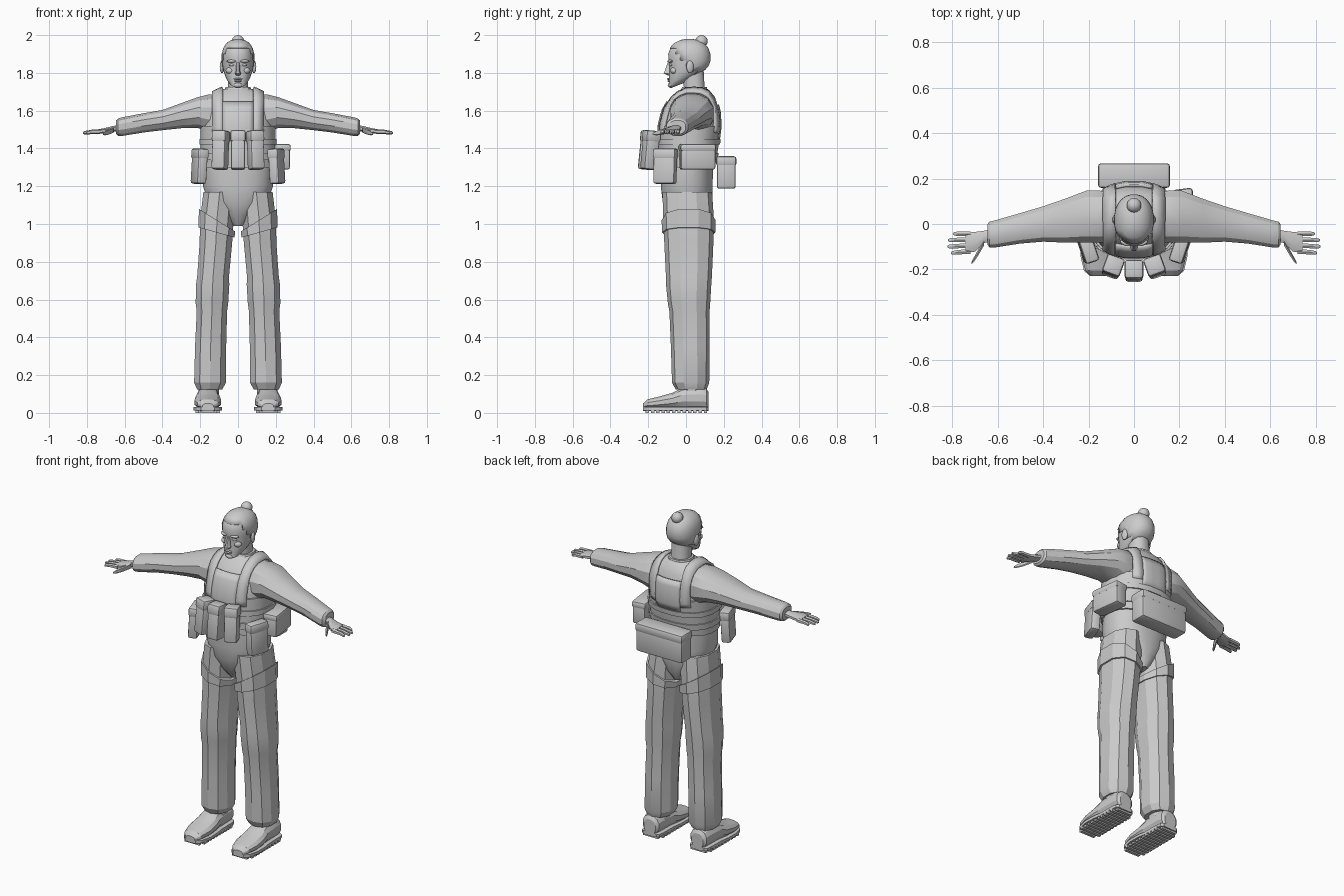
import bpy, bmesh, math
from math import sin, cos, pi
from mathutils import Vector, Matrix
from mathutils.bvhtree import BVHTree

cube = bpy.data.objects.get("Cube")
if cube:
    bpy.data.objects.remove(cube, do_unlink=True)

grey = bpy.data.materials.new("plain grey")
grey.use_nodes = True
shade = (0.6, 0.6, 0.6, 1)
grey.diffuse_color = shade
grey.node_tree.nodes["Principled BSDF"].inputs["Base Color"].default_value = shade


def finish(name, bm, mirror=False, angle=25, solid=0):
    """Turn a bmesh into a shaded object, optionally mirrored or thickened."""
    if not solid:
        bmesh.ops.recalc_face_normals(bm, faces=bm.faces)
    mesh = bpy.data.meshes.new(name)
    bm.to_mesh(mesh)
    bm.free()
    mesh.materials.append(grey)
    ob = bpy.data.objects.new(name, mesh)
    bpy.context.collection.objects.link(ob)
    bpy.ops.object.select_all(action='DESELECT')
    ob.select_set(True)
    bpy.context.view_layer.objects.active = ob
    bpy.ops.object.shade_smooth_by_angle(angle=math.radians(angle))
    if solid:
        mod = ob.modifiers.new("thickness", 'SOLIDIFY')
        mod.thickness, mod.offset = solid, 0
    if mirror:
        ob.modifiers.new("mirror", 'MIRROR').use_mirror_merge = False
    return ob


def ring(c, u, v, n=12, p=2.3):
    def power(t):
        return math.copysign(abs(t) ** (2 / p), t)
    turns = [2 * pi * (i + .5) / n for i in range(n)]
    return [Vector(c) + Vector(u) * power(cos(a)) + Vector(v) * power(sin(a)) for a in turns]


def level(z, front, back, rx, cx=0, tx=0, ty=0, n=12, p=2.3):
    """Horizontal section, tilted by tx and ty."""
    ry = (back - front) / 2
    return ring((cx, (front + back) / 2, z), (rx, 0, tx * rx), (0, ry, ty * ry), n, p)


def upright_x(x, front, back, low, high, n=12):
    return ring((x, (front + back) / 2, (low + high) / 2), (0, (back - front) / 2, 0),
                (0, 0, (high - low) / 2), n)


def add_loft(bm, rings):
    rows = [[bm.verts.new(p) for p in r] for r in rings]
    n = len(rows[0])
    for a, b in zip(rows, rows[1:]):
        for i in range(n):
            bm.faces.new((a[i], a[(i + 1) % n], b[(i + 1) % n], b[i]))
    bm.faces.new(rows[0])
    bm.faces.new(rows[-1])


def loft(name, rings, **kw):
    bm = bmesh.new()
    add_loft(bm, rings)
    return finish(name, bm, **kw)


def box(bm, size, matrix):
    bmesh.ops.create_cube(bm, size=1, matrix=matrix @ Matrix.Diagonal((*size, 1)))


def pouch(name, size, loc, turn=0, tilt=0, mirror=False):
    """Rounded box with an overlapping flap on its upper part."""
    w, d, h = size
    place = Matrix.Translation(loc) @ Matrix.Rotation(turn, 4, 'Z') @ Matrix.Rotation(tilt, 4, 'X')
    bm = bmesh.new()
    box(bm, size, place)
    box(bm, (w + .006, d + .008, h * .3), place @ Matrix.Translation((0, 0, h * .36)))
    bmesh.ops.bevel(bm, geom=bm.edges[:], offset=.013, segments=2, affect='EDGES', profile=.5)
    return finish(name, bm, mirror)


# Jacket body: height, front, back, half width
body = [(.99, -.06, .1, .03), (1.05, -.1, .13, .09), (1.12, -.125, .14, .16),
        (1.2, -.135, .142, .187), (1.3, -.135, .145, .187), (1.42, -.14, .165, .19),
        (1.52, -.14, .178, .19), (1.6, -.12, .172, .185), (1.66, -.085, .155, .165),
        (1.695, -.05, .135, .125), (1.715, -.025, .115, .075)]
torso = loft("jacket_body", [level(*r, n=20) for r in body])


def girdle(name, low, high, grow):
    """Band that follows the body between two heights."""
    rows = []
    for z in (low, (low + high) / 2, high):
        a, b = next((a, b) for a, b in zip(body, body[1:]) if a[0] <= z <= b[0])
        t = (z - a[0]) / (b[0] - a[0])
        f, k, r = (a[i] + (b[i] - a[i]) * t for i in (1, 2, 3))
        rows.append(level(z, f - grow, k + grow, r + grow, n=20))
    return loft(name, rows)


# Sleeves: x, front, back, low, high
sleeve = [(.08, -.08, .14, 1.46, 1.69), (.15, -.085, .15, 1.48, 1.69), (.21, -.085, .15, 1.505, 1.675),
          (.3, -.085, .115, 1.505, 1.642), (.4, -.08, .08, 1.495, 1.605), (.5, -.088, .05, 1.483, 1.588),
          (.61, -.105, .018, 1.465, 1.567), (.635, -.106, .012, 1.465, 1.56), (.645, -.09, 0, 1.475, 1.55)]
arms = loft("sleeves", [upright_x(*s) for s in sleeve], mirror=True)

# Vest, belts and collar
girdle("vest_lower", 1.3, 1.52, .01)
girdle("upper_belt", 1.42, 1.45, .017)
girdle("lower_belt", 1.34, 1.375, .017)
loft("collar", [level(1.67, -.05, .125, .085), level(1.725, -.022, .112, .068)])

under = bmesh.new()
under.from_mesh(torso.data)
under.from_mesh(arms.data)
tree = BVHTree.FromBMesh(under)


def shell(name, rays, lift, mirror=False):
    """Cloth sheet laid on the body along a grid of (start, direction) rays."""
    bm = bmesh.new()
    rows = []
    for line in rays:
        row = []
        for start, way in line:
            way = Vector(way).normalized()
            hit = tree.ray_cast(Vector(start), way)[0]
            row.append(bm.verts.new(hit - way * lift))
        rows.append(row)
    for a, b in zip(rows, rows[1:]):
        for i in range(len(a) - 1):
            bm.faces.new((a[i], a[i + 1], b[i + 1], b[i]))
    return finish(name, bm, mirror, solid=.012)


# Shoulder straps and chest and back panels
strap = []
for k in range(19):
    a = -.15 + k * (pi + .3) / 18
    way = (0, -cos(a), -sin(a))
    strap.append([((x, .04 + cos(a), 1.5 + sin(a)), way) for x in (.082, .108, .135)])
shell("shoulder_straps", strap, .01, True)
across = [i * .02 for i in range(-4, 5)]
for name, side, top in (("chest_panel", -1, 1.645), ("back_panel", 1, 1.63)):
    heights = [1.45 + (top - 1.45) * i / 5 for i in range(6)]
    shell(name, [[((x, side, z), (0, -side, 0)) for x in across] for z in heights], .007)
under.free()

# Pouches
for name, x, y, turn in (("front_pouch_right", -.093, -.19, -.35), ("front_pouch_middle", 0, -.208, 0),
                         ("front_pouch_left", .093, -.19, .35)):
    pouch(name, (.076, .075, .205), (x, y, 1.39), turn, -.1)
pouch("side_pouches", (.12, .055, .185), (.205, -.11, 1.305), 1.25, -.06, True)
pouch("hip_pouch", (.185, .08, .135), (.225, .06, 1.355), 1.7)
pouch("rear_pouch", (.31, .1, .17), (0, .213, 1.272), pi)

# Trousers: height, front, back, half width, centre
leg = [(1.17, -.125, .138, .09, .097), (1.02, -.12, .148, .093, .112), (.9, -.115, .145, .09, .117),
       (.72, -.106, .137, .088, .132), (.68, -.106, .134, .092, .134), (.58, -.096, .128, .09, .138),
       (.54, -.088, .125, .084, .138), (.35, -.08, .125, .086, .145), (.16, -.074, .123, .088, .148),
       (.125, -.055, .11, .07, .15)]
loft("trouser_legs", [level(*r, n=10) for r in leg], mirror=True)
loft("thigh_straps", [level(.955, -.127, .156, .1, .114, .28, n=10),
                      level(1.02, -.129, .157, .1, .111, .62, n=10)], mirror=True)

# Boots: y, half width, top
boot = [(-.228, .03, .05), (-.205, .056, .072), (-.14, .072, .088), (-.07, .07, .108),
        (-.02, .062, .135), (.08, .06, .14), (.108, .055, .13), (.12, .04, .11)]
loft("boots", [ring((.16, y, .02 + (t - .02) / 2), (w, 0, 0), (0, 0, (t - .02) / 2)) for y, w, t in boot],
     mirror=True)
loft("ankles", [level(z, -.03, .09, .055, .155) for z in (.08, .2)], mirror=True)
bm = bmesh.new()
add_loft(bm, [ring((.16, y, .022), (w + .006, 0, 0), (0, 0, .012), 8, 5) for y, w, t in boot])
for k in range(12):
    y = -.205 + k * .028
    wide = .1 if k in (0, 11) else .13
    box(bm, (wide, .018, .02), Matrix.Translation((.16, y, .01)))
finish("boot_soles", bm, True)

# Hands
bm = bmesh.new()
add_loft(bm, [upright_x(.62, -.08, -.02, 1.49, 1.53, 8), upright_x(.66, -.085, -.028, 1.487, 1.52, 8),
              upright_x(.7, -.125, -.032, 1.48, 1.51, 8), upright_x(.74, -.13, -.035, 1.478, 1.502, 8)])
for k, tip in enumerate((.795, .818, .82, .805)):
    y = -.043 - k * .026
    add_loft(bm, [upright_x(x, y - k * s - r, y - k * s + r, z - r, z + r, 6) for x, s, r, z in
                  ((.72, 0, .012, 1.49), (.775, .001, .011, 1.488), (tip - .006, .002, .009, 1.483),
                   (tip, .002, .004, 1.482))])
add_loft(bm, [upright_x(x, y - r, y + r, z - r, z + r, 6) for x, y, r, z in
              ((.66, -.08, .017, 1.5), (.685, -.125, .015, 1.488), (.705, -.158, .011, 1.48),
               (.715, -.172, .005, 1.477))])
finish("hands", bm, True, 40)

# Head: height, front, back, half width, side tilt
skull = [(1.735, -.08, 0, .025, .4), (1.75, -.092, .03, .046, .4), (1.775, -.09, .07, .064, .3),
         (1.805, -.09, .1, .075, .15), (1.835, -.088, .118, .081, .05), (1.865, -.094, .127, .084, 0),
         (1.9, -.095, .126, .083, 0), (1.93, -.084, .116, .075, 0), (1.955, -.06, .095, .059, 0),
         (1.97, -.03, .065, .035, 0), (1.976, 0, .03, .01, 0)]
rows = [level(z, f, b, r, ty=t, n=24, p=2.2) for z, f, b, r, t in skull]
loft("head", rows, angle=50)
loft("neck", [level(1.65, -.01, .11, .06), level(1.72, -.012, .1, .055), level(1.82, -.03, .095, .055)],
     angle=50)

# Hair: the upper and rear faces of the skull, slightly raised
bm = bmesh.new()
add_loft(bm, rows)
bmesh.ops.recalc_face_normals(bm, faces=bm.faces)
mids = {f: f.calc_center_median() for f in bm.faces}
bare = [f for f, m in mids.items() if m.z + 1.1 * m.y < 1.85 or m.z < 1.77]
bmesh.ops.delete(bm, geom=bare, context='FACES')
finish("hair", bm, angle=50, solid=.008)
bm = bmesh.new()
bmesh.ops.create_uvsphere(bm, u_segments=14, v_segments=9, radius=.033,
                          matrix=Matrix.Translation((0, .082, 1.967)))
finish("hair_bun", bm, angle=50)

# Face: nose, brows, eyes, lips and ears
loft("nose", [level(1.787, -.098, -.07, .012, n=8), level(1.797, -.12, -.07, .018, n=8),
              level(1.81, -.114, -.07, .012, n=8), level(1.855, -.098, -.07, .009, n=8)], angle=50)


def blob(name, loc, size, turn=0, mirror=False):
    bm = bmesh.new()
    place = Matrix.Translation(loc) @ Matrix.Rotation(turn, 4, 'Z') @ Matrix.Diagonal((*size, 1))
    bmesh.ops.create_uvsphere(bm, u_segments=12, v_segments=8, radius=1, matrix=place)
    return finish(name, bm, mirror, 60)


blob("brows", (.035, -.084, 1.862), (.026, .012, .008), .3, True)
blob("eyes", (.033, -.081, 1.842), (.015, .008, .007), .3, True)
blob("cheeks", (.045, -.066, 1.812), (.022, .016, .017), .5, True)
blob("upper_lip", (0, -.09, 1.768), (.024, .01, .005))
blob("lower_lip", (0, -.089, 1.757), (.02, .01, .006))
blob("chin", (0, -.083, 1.735), (.024, .014, .014))
blob("ears", (.085, .022, 1.832), (.011, .02, .034), .25, True)
